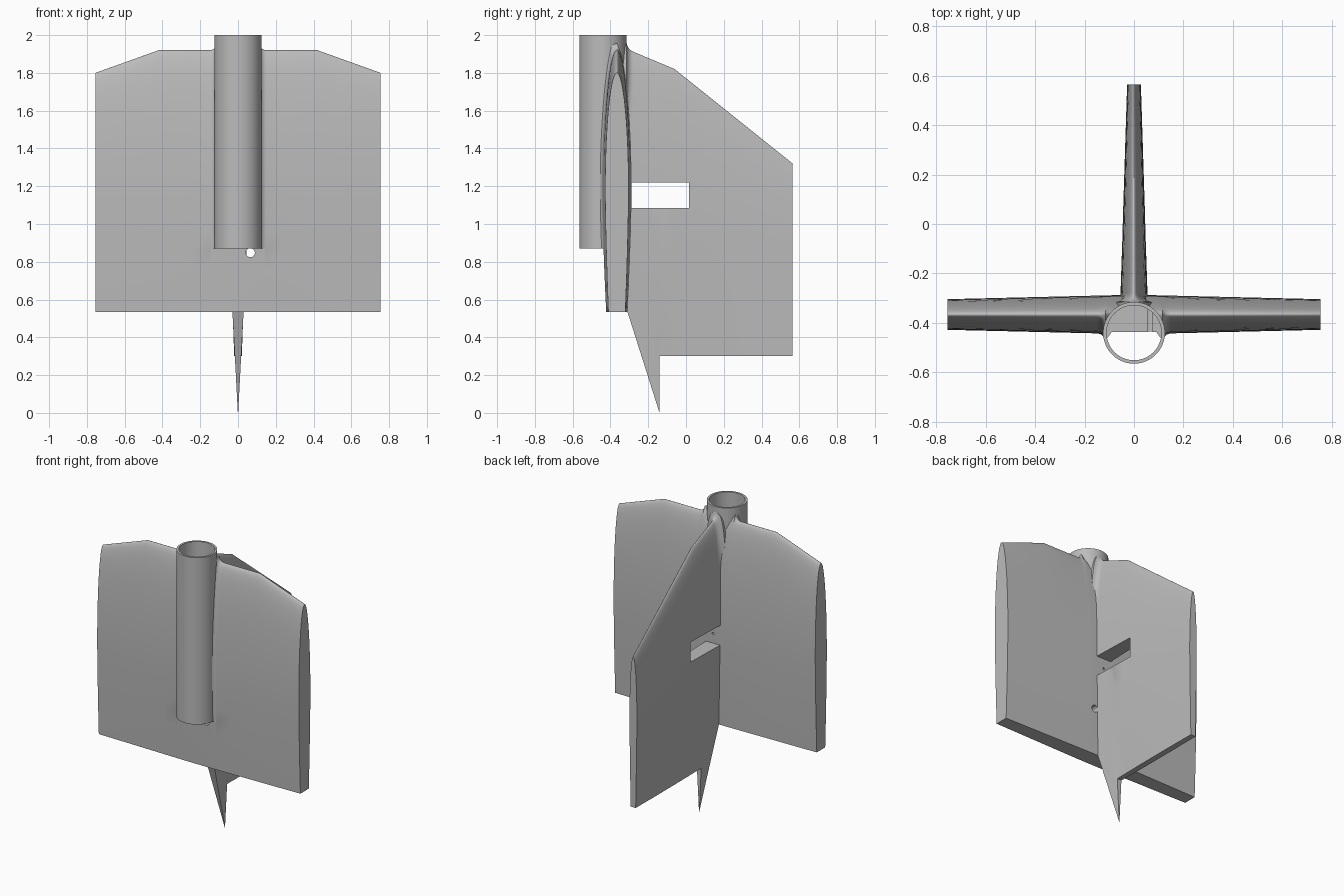
import bpy, bmesh, math

if "Cube" in bpy.data.objects:
    bpy.data.objects.remove(bpy.data.objects["Cube"])

grey = bpy.data.materials.new("plain_grey")
grey.diffuse_color = (0.5, 0.5, 0.5, 1)
grey.use_nodes = True
grey.node_tree.nodes["Principled BSDF"].inputs["Base Color"].default_value = grey.diffuse_color


def make(name, rings):
    """Loft closed rings into a capped solid."""
    bm = bmesh.new()
    vs = [[bm.verts.new(p) for p in r] for r in rings]
    n = len(vs[0])
    for a, b in zip(vs, vs[1:]):
        for i in range(n):
            j = (i + 1) % n
            bm.faces.new((a[i], a[j], b[j], b[i]))
    bm.faces.new(vs[0])
    bm.faces.new(vs[-1][::-1])
    bmesh.ops.recalc_face_normals(bm, faces=bm.faces)
    me = bpy.data.meshes.new(name)
    bm.to_mesh(me)
    bm.free()
    me.materials.append(grey)
    ob = bpy.data.objects.new(name, me)
    bpy.context.collection.objects.link(ob)
    return ob


def rod(name, x, y, z, r, length, axis="z", sides=64):
    """Solid cylinder centred at x, y, z."""
    rings = []
    for s in (-length / 2, length / 2):
        ring = []
        for i in range(sides):
            a = 2 * math.pi * i / sides
            c, e = r * math.cos(a), r * math.sin(a)
            ring.append((x + c, y + e, z + s) if axis == "z" else (x + c, y + s, z + e))
        rings.append(ring)
    return make(name, rings)


def cut(ob, cutter):
    m = ob.modifiers.new("cut", "BOOLEAN")
    m.operation, m.solver, m.object = "DIFFERENCE", "EXACT", cutter
    bpy.context.view_layer.objects.active = ob
    bpy.ops.object.modifier_apply(modifier=m.name)


def lerp(a, b, t):
    return a + (b - a) * t


def side(h, top, zm, tail, power, lower):
    """Half of a foil outline from trailing edge to nose: (half, z, n_out, n_z)."""
    pts = [(max(0.001, h * (1 - ((zm - z) / (zm - tail)) ** power)), z, 1, 0) for z in lower]
    n, a = 20, top - zm
    for k in range(n + 1):
        t = math.pi / 2 * (1 - (1 - k / n) ** 1.6)
        c, s = math.cos(t) / h, math.sin(t) / a
        l = math.hypot(c, s)
        pts.append((h * math.cos(t), zm + a * math.sin(t), c / l, s / l))
    return pts


def flare(dist, r):
    """Height of a round fillet at a distance from the wall."""
    u = min(max(dist, 0), r)
    return r - math.sqrt(r * r - (r - u) ** 2)


R = 0.035
STEPS = [R * k / 8 for k in range(8, -1, -1)]

# wing: foil lofted along x, with a fillet where it meets the tube
def wing_ring(x, d):
    ax = abs(x)
    t = ax / 0.755
    top = 1.92 if ax <= 0.42 else lerp(1.92, 1.80, (ax - 0.42) / 0.335)
    low = [0.535, 0.65, 0.76, 0.8698, 0.8702, 0.95, 1.03, 1.11]
    pts = side(lerp(0.08, 0.062, t), top, 1.18, -0.35, 1.5, low)
    yc = -0.366
    front = [(x, yc - h - (d * no if z > 0.87 else 0), z + d * nz) for h, z, no, nz in pts]
    back = [(x, yc + h, z + d * nz) for h, z, no, nz in pts[:-1]]
    return front + back[::-1]


half = [(0.755, 0), (0.42, 0), (0.25, 0)]
half += [(0.115 + u, flare(u, R)) for u in STEPS] + [(0.09, 0)]
stations = [(-x, d) for x, d in half] + half[::-1]
wing = make("wing", [wing_ring(x, d) for x, d in stations])

# upright fin with a pointed lower spike, lofted along y
def fin_ring(y, bottom, d):
    t = (y + 0.29) / 0.85
    top = lerp(1.925, 1.82, (y + 0.31) / 0.25) if y < -0.06 else lerp(1.82, 1.32, (y + 0.06) / 0.625)
    zm = lerp(1.2, 0.9, t)
    tail = 0 if y < -0.14 else lerp(0, -0.5, (y + 0.14) / 0.705)
    low = [lerp(bottom, zm, k / 8) for k in range(8)]
    pts = side(lerp(0.055, 0.028, t), top, zm, tail, 1.3, low)

    def w(z):
        return min(max((z - 1.55) / 0.2, 0), 1)
    a = [(-h - d * no * w(z), y, z + d * nz) for h, z, no, nz in pts]
    b = [(h + d * no * w(z), y, z + d * nz) for h, z, no, nz in pts[:-1]]
    return a + b[::-1]


def spike(y):
    return max(0, 0.535 * (-0.14 - y) / 0.17)


fin_st = [(-0.335, spike(-0.335), R)]
fin_st += [(-0.315 + u, spike(-0.315 + u), flare(u, R)) for u in STEPS[::-1]]
fin_st += [(-0.21, spike(-0.21), 0), (-0.1402, 0, 0), (-0.1398, 0.3, 0), (-0.06, 0.3, 0),
           (0.15, 0.3, 0), (0.36, 0.3, 0), (0.565, 0.3, 0)]
fin = make("fin", [fin_ring(*s) for s in fin_st])

# hollow tube, open at both ends
tube = rod("tube", 0, -0.44, 1.435, 0.125, 1.13)

# cutters: tube bore, socket for the tube, fin slot, round hole, pin hole
bore = rod("bore_cutter", 0, -0.44, 1.45, 0.111, 1.6)
socket = rod("socket_cutter", 0, -0.44, 1.4702, 0.117, 1.2)
hole = rod("hole_cutter", 0.065, -0.37, 0.848, 0.024, 0.5, "y", 32)
pin = rod("pin_cutter", 0, -0.3, 1.15, 0.008, 0.2, "y", 16)
slot = make("slot_cutter", [[(x, -0.4, 1.085), (x, 0.015, 1.085), (x, 0.015, 1.22), (x, -0.4, 1.22)]
                            for x in (-0.2, 0.2)])
cut(tube, bore)
cut(tube, pin)
cut(wing, socket)
cut(wing, hole)
cut(wing, pin)
cut(fin, slot)
cut(fin, socket)
for c in (bore, socket, hole, pin, slot):
    bpy.data.objects.remove(c)

# smooth shading with sharp edges kept
for ob in (wing, fin, tube):
    bpy.ops.object.select_all(action="DESELECT")
    ob.select_set(True)
    bpy.context.view_layer.objects.active = ob
    bpy.ops.object.shade_smooth_by_angle(angle=math.radians(30))
